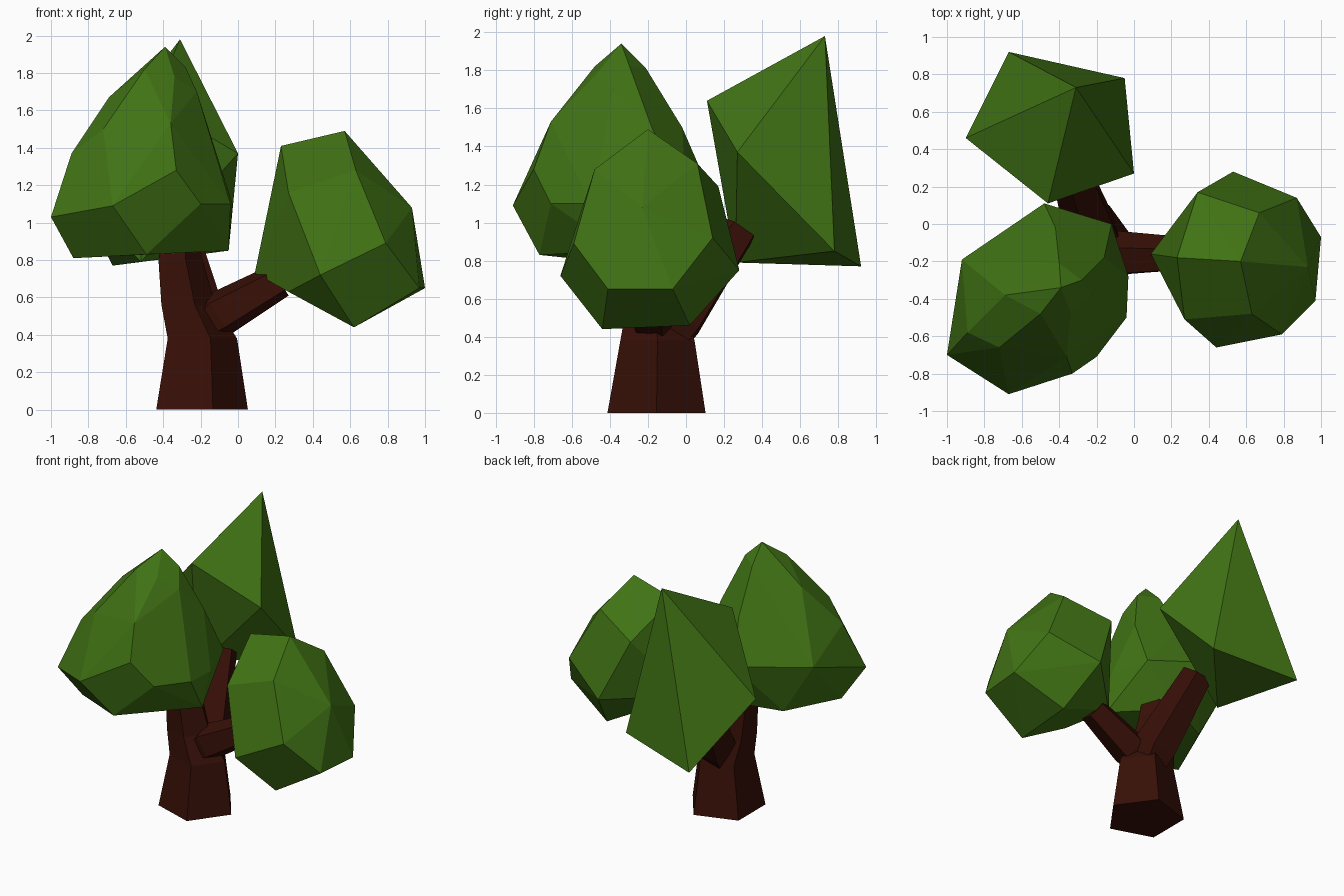
import bpy, bmesh, math
from mathutils import Vector

if "Cube" in bpy.data.objects:
    bpy.data.objects.remove(bpy.data.objects["Cube"])


def material(name, rgb):
    m = bpy.data.materials.new(name)
    m.diffuse_color = (*rgb, 1)
    m.use_nodes = True
    m.node_tree.nodes["Principled BSDF"].inputs["Base Color"].default_value = m.diffuse_color
    return m


LEAF = material("leaf_green", (0.052, 0.170, 0.007))
BARK = material("bark_brown", (0.038, 0.005, 0.002))


def finish(bm, name, mat):
    bmesh.ops.recalc_face_normals(bm, faces=bm.faces)
    me = bpy.data.meshes.new(name)
    bm.to_mesh(me)
    bm.free()
    me.materials.append(mat)
    ob = bpy.data.objects.new(name, me)
    bpy.context.collection.objects.link(ob)


def clump(name, points):
    """Faceted foliage: convex hull of its corner points."""
    bm = bmesh.new()
    for p in points:
        bm.verts.new(p)
    bmesh.ops.convex_hull(bm, input=bm.verts)
    loose = [v for v in bm.verts if not v.link_faces]
    bmesh.ops.delete(bm, geom=loose, context='VERTS')
    bmesh.ops.dissolve_limit(bm, angle_limit=math.radians(4),
                             verts=bm.verts, edges=bm.edges)
    finish(bm, name, LEAF)


def limb(name, stations, upright=False, sides=5, turn=0.0):
    """Five-sided tapering limb; stations are (centre, radius)."""
    bm = bmesh.new()
    axis = Vector(stations[-1][0]) - Vector(stations[0][0])
    q = axis.to_track_quat('Z', 'Y')
    rings = []
    for c, r in stations:
        ring = []
        for i in range(sides):
            a = turn + math.tau * i / sides
            o = Vector((r * math.cos(a), r * math.sin(a), 0))
            ring.append(bm.verts.new(Vector(c) + (o if upright else q @ o)))
        rings.append(ring)
    for lo, hi in zip(rings, rings[1:]):
        for i in range(sides):
            j = (i + 1) % sides
            bm.faces.new((lo[i], lo[j], hi[j], hi[i]))
    bm.faces.new(rings[0][::-1])
    bm.faces.new(rings[-1])
    finish(bm, name, BARK)


# Trunk and its two side branches, rooted inside the trunk
limb("trunk", [((-.218, -.155, 0), .271), ((-.21, -.15, .38), .205),
               ((-.28, -.16, .56), .16), ((-.32, -.17, .8), .13),
               ((-.32, -.17, .97), .1)], upright=True)
limb("right_branch", [((-.3, -.165, .36), .06), ((-.11, -.165, .505), .13),
                      ((.22, -.165, .69), .1)])
limb("back_branch", [((-.2, -.16, .28), .1), ((-.22, -.04, .5), .155),
                     ((-.33, .28, .97), .11)])

# Pointed foliage at the back
clump("back_foliage", [
    (-.67, .92, .77), (-.05, .78, .85), (0, .27, 1.37), (-.46, .11, 1.64),
    (-.9, .46, 1.21), (-.31, .73, 1.98), (-.52, .26, .79)])

# Foliage on the right branch
clump("right_foliage", [
    (.57, -.2, 1.49), (.23, -.18, 1.41), (.63, -.48, 1.28), (.27, -.51, 1.16),
    (.67, .06, 1.31), (.34, .17, 1.19), (.93, -.23, 1.08), (.87, .14, .92),
    (.53, .28, .75), (1, -.07, .65), (.97, -.41, .65), (.79, -.59, .89),
    (.44, -.66, .72), (.09, -.16, .73), (.62, -.44, .44), (.64, .02, .46),
    (.27, -.4, .63)])

# Large foliage on top of the trunk
clump("left_foliage", [
    (-.39, -.34, 1.94), (-.5, -.48, 1.82), (-.28, -.3, 1.83), (-.4, -.21, 1.81),
    (-.34, -.47, 1.78), (-.22, -.38, 1.7), (-.4, -.15, 1.7), (-.69, -.38, 1.67),
    (-.72, -.66, 1.5), (-.36, -.71, 1.53), (-.16, -.18, 1.5), (-.42, -.02, 1.5),
    (-.89, -.58, 1.37), (-.33, -.8, 1.28), (-.12, 0, 1.13), (-1, -.7, 1.03),
    (-.67, -.91, 1.09), (-.2, -.71, 1.1), (-.04, -.5, 1.1), (-.03, -.28, 1.1),
    (-.48, .11, 1.2), (-.92, -.19, 1.2), (-.88, -.58, .81), (-.49, -.77, .83),
    (-.05, -.35, .85), (-.4, -.02, .86), (-.7, -.15, .83)])
